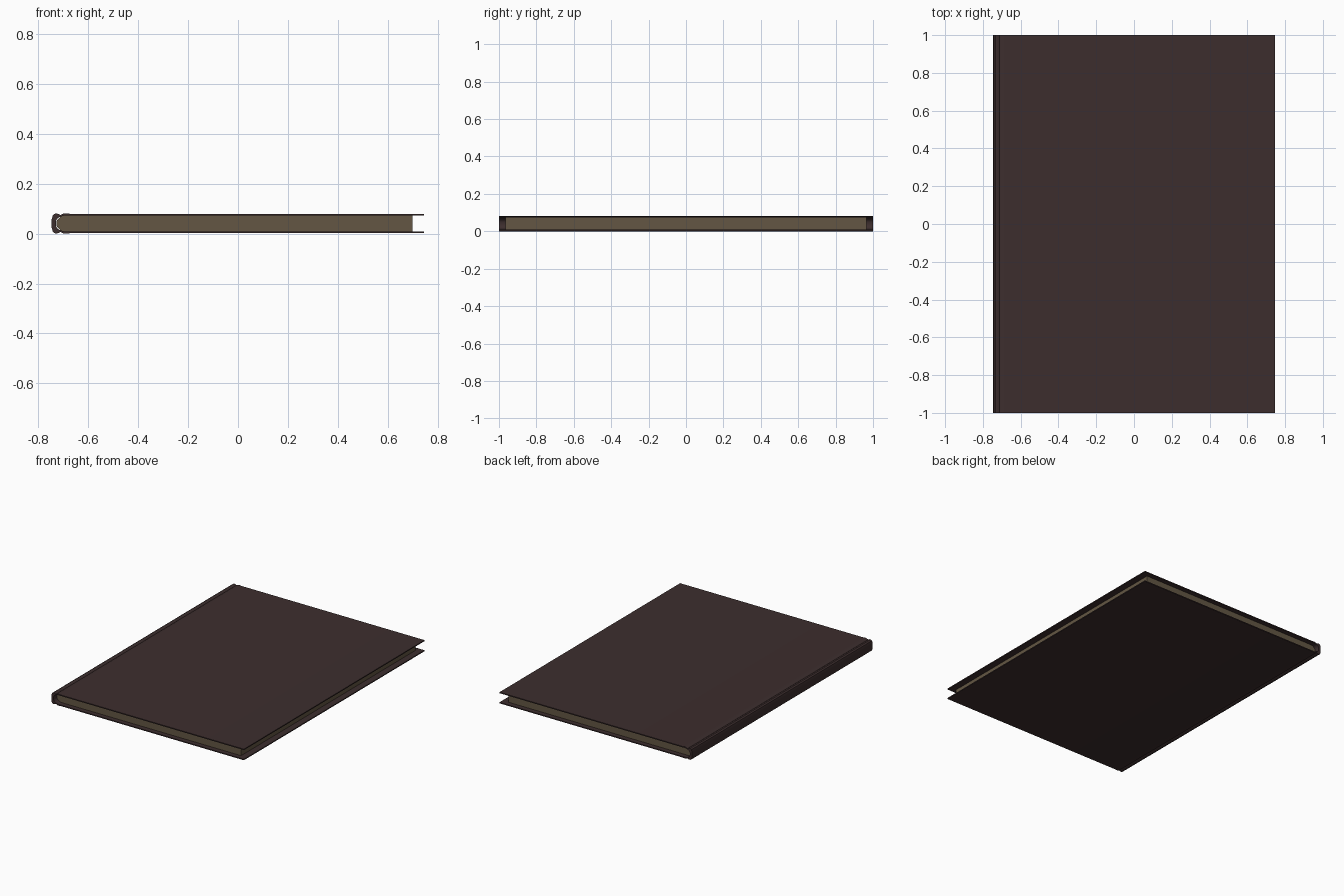
import bpy, bmesh, math

if "Cube" in bpy.data.objects:
    bpy.data.objects.remove(bpy.data.objects["Cube"])

MID = 0.041  # height of the book's middle plane


def material(name, rgb):
    m = bpy.data.materials.new(name)
    m.diffuse_color = (*rgb, 1)
    m.use_nodes = True
    m.node_tree.nodes["Principled BSDF"].inputs["Base Color"].default_value = m.diffuse_color
    return m


def sweep(name, pairs, half, mat):
    """Extrude a strip cross-section, given as (outer, inner) point pairs, along y."""
    bm = bmesh.new()
    rows = [[bm.verts.new((p[0], y, MID + p[1])) for p in pair for y in (-half, half)]
            for pair in pairs]
    for a, b in zip(rows, rows[1:]):
        for i, j in ((0, 1), (1, 3), (3, 2), (2, 0)):
            bm.faces.new((a[i], a[j], b[j], b[i]))
    for r in (rows[0], rows[-1]):
        bm.faces.new((r[0], r[1], r[3], r[2]))
    bmesh.ops.recalc_face_normals(bm, faces=bm.faces[:])
    me = bpy.data.meshes.new(name)
    bm.to_mesh(me)
    bm.free()
    me.materials.append(mat)
    ob = bpy.data.objects.new(name, me)
    bpy.context.collection.objects.link(ob)
    bpy.context.view_layer.objects.active = ob
    ob.select_set(True)
    bpy.ops.object.shade_smooth_by_angle(angle=math.radians(35))
    ob.select_set(False)


leather = material("dark brown leather", (0.046, 0.027, 0.027))
paper = material("aged paper", (0.125, 0.094, 0.056))

# Cover: top board, hinge groove and rounded spine, mirrored for the bottom
upper = [((0.746, 0.039), (0.746, 0.032)),
         ((-0.675, 0.039), (-0.675, 0.032)),
         ((-0.690, 0.041), (-0.690, 0.032)),
         ((-0.702, 0.039), (-0.700, 0.031)),
         ((-0.712, 0.034), (-0.709, 0.028)),
         ((-0.722, 0.039), (-0.717, 0.026)),
         ((-0.732, 0.040), (-0.722, 0.022)),
         ((-0.742, 0.034), (-0.727, 0.016)),
         ((-0.747, 0.018), (-0.730, 0.009))]
flip = lambda p: (p[0], -p[1])
lower = [(flip(o), flip(i)) for o, i in reversed(upper)]
sweep("cover", upper + lower, 1.0, leather)

# Page block with a rounded back edge tucked into the spine
pages = [((0.70, 0.0325), (0.70, -0.0325)),
         ((-0.695, 0.0325), (-0.695, -0.0325)),
         ((-0.711, 0.027), (-0.711, -0.027)),
         ((-0.722, 0.018), (-0.722, -0.018)),
         ((-0.728, 0.008), (-0.728, -0.008))]
sweep("pages", pages, 0.966, paper)
